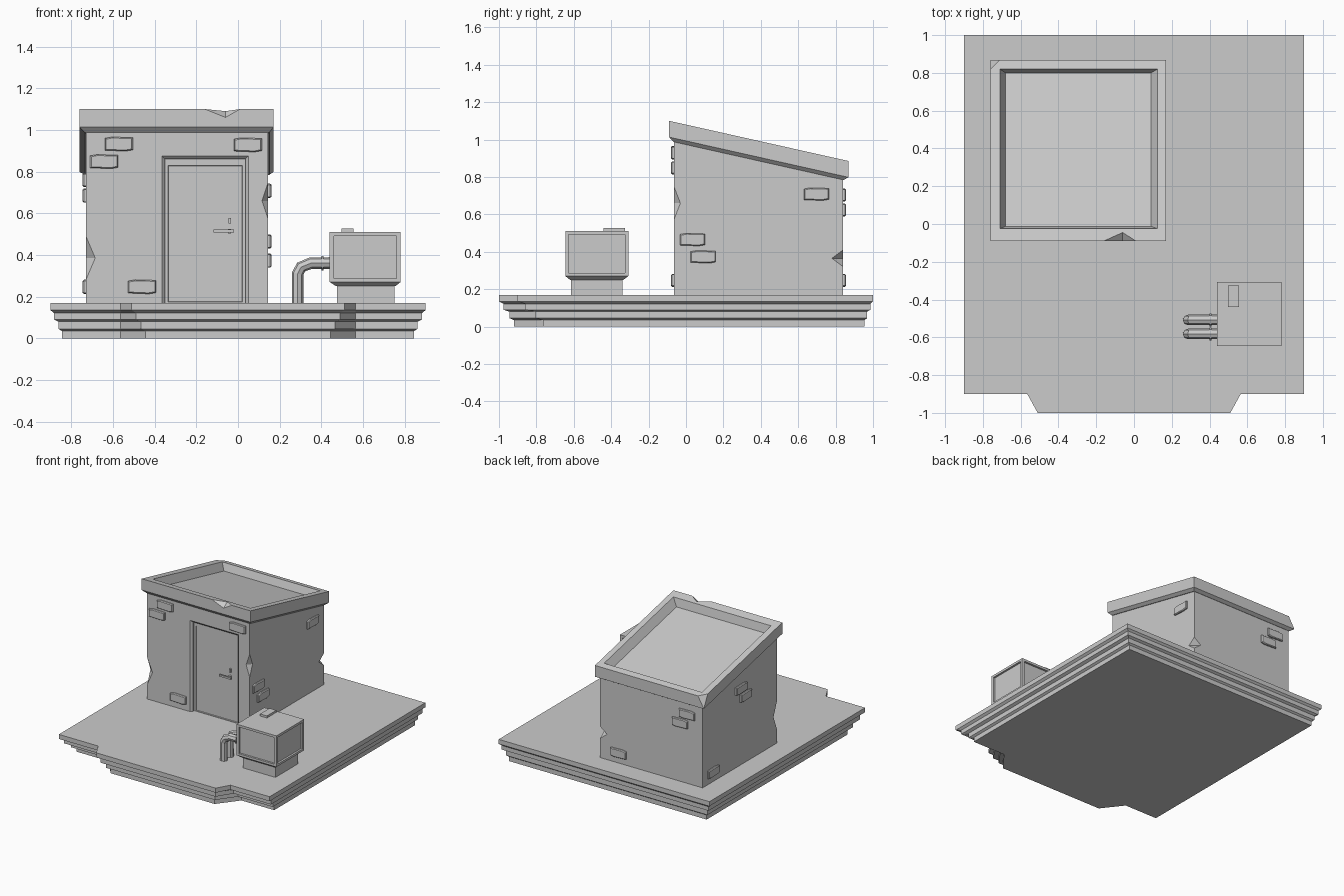
import bpy, bmesh
from mathutils import Vector

if "Cube" in bpy.data.objects:
    bpy.data.objects.remove(bpy.data.objects["Cube"])


def finish(name, bm):
    bmesh.ops.recalc_face_normals(bm, faces=bm.faces)
    me = bpy.data.meshes.new(name)
    bm.to_mesh(me)
    bm.free()
    ob = bpy.data.objects.new(name, me)
    bpy.context.collection.objects.link(ob)
    return ob


def loft(name, rings):
    """Skin rings of equal point count and cap both ends."""
    bm = bmesh.new()
    vs = [[bm.verts.new(p) for p in r] for r in rings]
    n = len(vs[0])
    for a, b in zip(vs, vs[1:]):
        for i in range(n):
            j = (i + 1) % n
            bm.faces.new((a[i], a[j], b[j], b[i]))
    bm.faces.new(vs[0][::-1])
    bm.faces.new(vs[-1])
    return finish(name, bm)


def hull(name, pts):
    bm = bmesh.new()
    for p in pts:
        bm.verts.new(p)
    bmesh.ops.convex_hull(bm, input=bm.verts)
    return finish(name, bm)


def cut(target, cutter):
    m = target.modifiers.new("cut", 'BOOLEAN')
    m.operation, m.solver, m.object = 'DIFFERENCE', 'EXACT', cutter
    cutter.hide_render = True
    bpy.context.view_layer.objects.active = target
    bpy.ops.object.modifier_apply(modifier=m.name)
    bpy.data.objects.remove(cutter)


def rect(x0, x1, y0, y1, zf):
    """Rectangle in plan; zf is a height or a height function of y."""
    f = zf if callable(zf) else (lambda y: zf)
    return [(x, y, f(y)) for x, y in ((x0, y0), (x1, y0), (x1, y1), (x0, y1))]


def upright(x0, x1, z0, z1, y):
    return [(x0, y, z0), (x1, y, z0), (x1, y, z1), (x0, y, z1)]


# Stepped base with a front tab
def base_ring(z, t):
    mix = lambda a, b: a + (b - a) * t
    w, xo, xi = mix(.9, .845), .565, mix(.51, .445)
    yb, yf, yt = mix(1, .955), mix(-.9, -.765), mix(-1, -.92)
    half = [(xi, yt), (xo, yf), (w, yf), (w, yb)]
    return [(x, y, z) for x, y in half + [(-x, y) for x, y in half[::-1]]]


base = []
for z0, z1, t in ((0, .035, 1), (.045, .08, .7), (.09, .122, .3), (.135, .17, 0)):
    base += [base_ring(z0, t), base_ring(z1, t)]
loft("stepped_base", base)

# Walls under a sloping roof
X0, X1, Y0, Y1 = -.73, .145, -.065, .84


def roof_plane(d):
    return lambda y: 1.10 + d - .224 * (y + .09)


walls = loft("walls", [rect(X0, X1, Y0, Y1, .165), rect(X0, X1, Y0, Y1, roof_plane(-.095))])

# Door opening with bevelled reveal
cut(walls, loft("door_cutter", [
    upright(-.38, .065, .15, .89, Y0 - .015), upright(-.35, .035, .15, .86, Y0 + .015),
    upright(-.35, .035, .15, .86, Y0 + .045)]))

# Chips in three wall corners: corner, direction inward, heights, depth on each face
for cx, cy, lo, mid, hi, dx, dy in ((X1, Y0, .57, .66, .75, -.03, .035),
                                    (X0, Y0, .28, .385, .49, .045, .04),
                                    (X1, Y1, .32, .365, .41, -.06, -.06)):
    cut(walls, hull("chip", [(cx, cy, lo), (cx, cy, hi), (cx + dx, cy, mid),
                             (cx, cy + dy, mid), (cx - dx, cy - dy, mid)]))

# Door leaf with a sunken panel
yd = Y0 + .03
loft("door", [upright(-.355, .04, .166, .865, Y0 + .05), upright(-.355, .04, .166, .865, yd),
              upright(-.335, .022, .175, .83, yd), upright(-.333, .02, .177, .828, yd + .005)])


def box(name, x0, x1, y0, y1, z0, z1):
    return loft(name, [rect(x0, x1, y0, y1, z0), rect(x0, x1, y0, y1, z1)])


# Handle and lock
box("handle_lever", -.118, -.02, yd - .028, yd - .016, .507, .521)
box("handle_stem", -.048, -.033, yd - .017, yd + .01, .504, .524)
box("lock_plate", -.045, -.033, yd - .008, yd + .01, .55, .577)

# Roof tray with raised rim
roof = loft("roof", [
    rect(-.735, .15, -.068, .843, roof_plane(-.107)),
    rect(-.76, .17, -.09, .868, roof_plane(-.087)),
    rect(-.76, .17, -.09, .868, roof_plane(0)),
    rect(-.71, .125, -.025, .82, roof_plane(0)),
    rect(-.68, .09, -.012, .80, roof_plane(-.06))])
top = roof_plane(0)
cut(roof, hull("rim_chip", [(-.16, -.09, 1.1), (.01, -.09, 1.1), (-.06, -.09, 1.06),
                            (-.06, -.045, top(-.045)), (-.06, -.13, 1.16)]))
cut(roof, hull("corner_chip", [(-.71, .868, top(.868)), (-.76, .82, top(.82)),
                               (-.76, .868, .80), (-.81, .92, .95)]))


# Loose bricks standing proud of the walls
def brick(face, c, z):
    origin, u, n = {"front": ((0, Y0, 0), (1, 0, 0), (0, -1, 0)),
                    "back": ((0, Y1, 0), (1, 0, 0), (0, 1, 0)),
                    "left": ((X0, 0, 0), (0, 1, 0), (-1, 0, 0)),
                    "right": ((X1, 0, 0), (0, 1, 0), (1, 0, 0))}[face]
    origin, u, n = Vector(origin), Vector(u), Vector(n)
    rings = []
    for d, i in ((-.01, 0), (.009, 0), (.015, .005)):
        a, b = .067 - i, .034 - i
        rings.append([origin + u * (c + p) + n * d + Vector((0, 0, z + q)) for p, q in
                      ((-a, -b + .004), (a * .5, -b), (a, -b + .006),
                       (a, b - .003), (-a * .5, b), (-a, b - .006))])
    loft("brick_" + face, rings)


for face, spots in {
        "front": ((-.572, .932), (-.642, .848), (.047, .928), (-.46, .247)),
        "right": ((.697, .708), (.035, .465), (.092, .373)),
        "back": ((-.60, .703), (-.54, .623), (-.015, .247)),
        "left": ((.375, .76), (.32, .685), (.715, .247))}.items():
    for c, z in spots:
        brick(face, c, z)

# Outdoor unit on a plinth, chamfered underneath
box("unit_plinth", .475, .75, -.615, -.34, .165, .26)
unit = loft("unit_case", [rect(.47, .755, -.62, -.335, .25), rect(.44, .78, -.645, -.308, .27),
                          rect(.44, .78, -.645, -.308, .51)])
for x0, x1, y0, y1 in ((.46, .76, -.7, -.63), (.46, .76, -.323, -.25), (.765, .85, -.627, -.326)):
    cut(unit, box("panel_cutter", x0, x1, y0, y1, .287, .492))
box("unit_cap", .497, .555, -.44, -.325, .505, .526)


# Two bent pipes with collars
def tube(name, pts, r):
    cu = bpy.data.curves.new(name, 'CURVE')
    cu.dimensions, cu.bevel_depth, cu.bevel_resolution, cu.use_fill_caps = '3D', r, 2, True
    sp = cu.splines.new('POLY')
    sp.points.add(len(pts) - 1)
    for p, q in zip(sp.points, pts):
        p.co = (*q, 1)
    ob = bpy.data.objects.new(name, cu)
    bpy.context.collection.objects.link(ob)
    bpy.ops.object.select_all(action='DESELECT')
    ob.select_set(True)
    bpy.context.view_layer.objects.active = ob
    bpy.ops.object.convert(target='MESH')
    for f in bpy.context.object.data.polygons:
        f.use_smooth = False


for y in (-.508, -.582):
    tube("pipe", [(.286, y, .165), (.286, y, .31), (.303, y, .342), (.35, y, .361), (.445, y, .361)], .028)
    tube("pipe_collar", [(.4, y, .361), (.41, y, .361)], .035)
